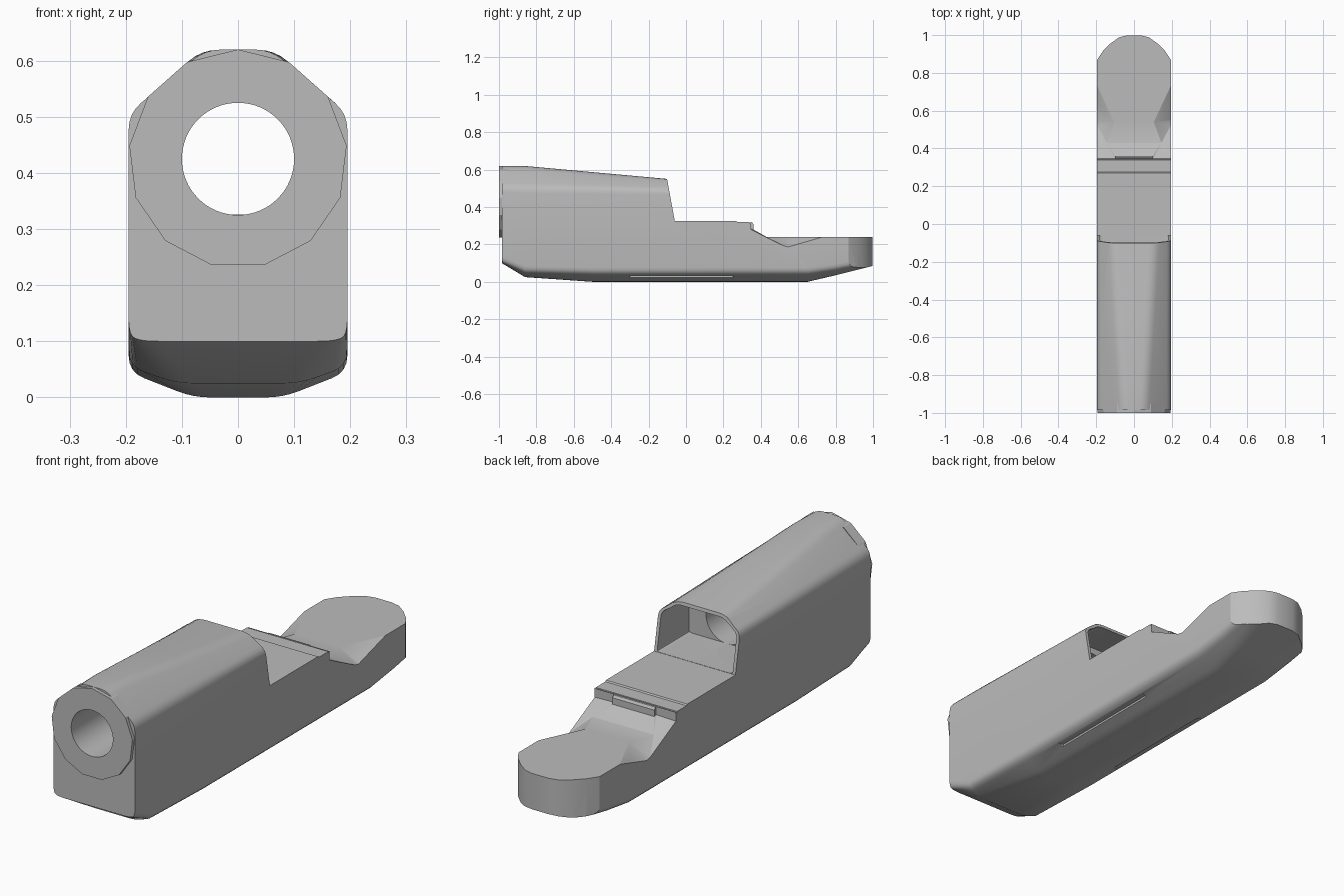
import bpy, bmesh, math
from mathutils import Vector, Matrix

if "Cube" in bpy.data.objects:
    bpy.data.objects.remove(bpy.data.objects["Cube"])

grey = bpy.data.materials.new("plain grey")
grey.use_nodes = True
grey.diffuse_color = (0.5, 0.5, 0.5, 1)
grey.node_tree.nodes["Principled BSDF"].inputs["Base Color"].default_value = (0.5, 0.5, 0.5, 1)

HALF = 0.195          # half width of the body
BORE_Z = 0.425        # height of the bore axis


def make(name, bm):
    bmesh.ops.recalc_face_normals(bm, faces=bm.faces)
    mesh = bpy.data.meshes.new(name)
    bm.to_mesh(mesh)
    bm.free()
    mesh.materials.append(grey)
    ob = bpy.data.objects.new(name, mesh)
    bpy.context.collection.objects.link(ob)
    return ob


def rounded(points, radius, steps=4):
    """Round every corner of a closed polygon."""
    out = []
    for i, p in enumerate(points):
        p, a, b = Vector(p), Vector(points[i - 1]), Vector(points[(i + 1) % len(points)])
        start = p + (a - p).normalized() * min(radius, (a - p).length * 0.45)
        end = p + (b - p).normalized() * min(radius, (b - p).length * 0.45)
        for k in range(steps + 1):
            t = k / steps
            out.append(start * (1 - t) ** 2 + p * 2 * t * (1 - t) + end * t * t)
    return out


def loft(name, sections):
    """Skin equal-sized (y, outline) sections and cap both ends."""
    bm = bmesh.new()
    rings = [[bm.verts.new((x, y, z)) for x, z in pts] for y, pts in sections]
    for r, s in zip(rings, rings[1:]):
        for i in range(len(r)):
            j = (i + 1) % len(r)
            bm.faces.new((r[i], r[j], s[j], s[i]))
    bm.faces.new(rings[0])
    bm.faces.new(rings[-1])
    return make(name, bm)


def prism(name, outline, axis, low, high):
    """Extrude an outline along x (outline is y, z) or z (outline is x, y)."""
    place = (lambda a, b, h: (h, a, b)) if axis == "x" else (lambda a, b, h: (a, b, h))
    bm = bmesh.new()
    face = bm.faces.new([bm.verts.new(place(a, b, low)) for a, b in outline])
    new = bmesh.ops.extrude_face_region(bm, geom=[face])["geom"]
    verts = [v for v in new if isinstance(v, bmesh.types.BMVert)]
    bmesh.ops.translate(bm, verts=verts, vec=place(0, 0, high - low))
    return make(name, bm)


def rod(name, sides, radius, y0, y1):
    bm = bmesh.new()
    turn = Matrix.Translation((0, (y0 + y1) / 2, BORE_Z)) @ Matrix.Rotation(math.pi / 2, 4, "X")
    bmesh.ops.create_cone(bm, cap_ends=True, segments=sides, radius1=radius,
                          radius2=radius, depth=abs(y1 - y0), matrix=turn)
    return make(name, bm)


def hull(name, points):
    bm = bmesh.new()
    bmesh.ops.convex_hull(bm, input=[bm.verts.new(p) for p in points])
    return make(name, bm)


def carve(ob, cutters):
    """Apply (cutter, operation) pairs, then bake the result."""
    for cutter, operation in cutters:
        mod = ob.modifiers.new(cutter.name, "BOOLEAN")
        mod.object, mod.operation, mod.solver = cutter, operation, "EXACT"
        cutter.hide_render = True
    bpy.context.view_layer.update()
    baked = bpy.data.meshes.new_from_object(ob.evaluated_get(bpy.context.evaluated_depsgraph_get()))
    ob.modifiers.clear()
    ob.data = baked


def smooth(ob, degrees):
    bpy.ops.object.select_all(action="DESELECT")
    ob.select_set(True)
    bpy.context.view_layer.objects.active = ob
    bpy.ops.object.shade_smooth_by_angle(angle=math.radians(degrees))


def top_shape(y):
    """Half width of the flat top, its height and the shoulder height."""
    t = (y + 0.87) / 0.77
    return 0.065 + 0.045 * t, 0.62 - 0.07 * max(t, 0), 0.505 - 0.01 * t


def section(y, bottom_half, bottom, side, inset=0.0, radius=0.03):
    top_half, top, shoulder = top_shape(y)
    w = HALF - inset
    right = [(bottom_half, bottom), (w, side), (w, shoulder - inset / 2), (top_half, top - inset)]
    return y, rounded(right + [(-x, z) for x, z in reversed(right)], radius)


# Body: long shell with chamfered top and underside
body = loft("body", [
    section(-0.985, 0.17, 0.1, 0.11), section(-0.86, 0.11, 0.025, 0.055),
    section(-0.5, 0.08, 0, 0.045), section(0.65, 0.08, 0, 0.045),
    section(0.8, 0.1, 0.035, 0.065), section(1.02, 0.13, 0.09, 0.105)])

# Stepped top line behind the shroud
step = prism("step_cutter", [
    (-0.105, 0.57), (-0.06, 0.325), (0.27, 0.325), (0.275, 0.32), (0.34, 0.32),
    (0.341, 0.312), (0.345, 0.312), (0.346, 0.319), (0.353, 0.318), (0.36, 0.308),
    (0.36, 0.28), (0.43, 0.24), (1.2, 0.24), (1.2, 0.8), (-0.14, 0.8)], "x", -0.5, 0.5)

# Rounded plan of the tail
tail = [(0.3, -1.2), (0.3, 0.5), (HALF, 0.55), (HALF, 0.87), (0.165, 0.915),
        (0.125, 0.955), (0.08, 0.988), (0.04, 0.998)]
plan = prism("tail_plan", tail + [(-x, y) for x, y in reversed(tail)], "z", -0.2, 1)

# Chamber behind the bore
chamber = loft("chamber_cutter", [
    section(y, HALF - 0.014, 0.326, 0.34, 0.014, 0.02) for y in (-0.28, 0.0)])
bore = rod("bore_cutter", 64, 0.1, -1.1, -0.2)

# Thumb scoops and side grooves, mirrored
cuts = [(step, "DIFFERENCE"), (plan, "INTERSECT"), (chamber, "DIFFERENCE"), (bore, "DIFFERENCE")]
for name, s in (("left", 1), ("right", -1)):
    low = [(0.21, 0.347, 0.28), (0.21, 0.55, 0.178), (0.21, 0.77, 0.242),
           (0.105, 0.54, 0.24), (0.1, 0.347, 0.283)]
    points = [(s * x, y, z) for x, y, z in low]
    scoop = hull(name + "_scoop_cutter", points + [(x, y, 0.5) for x, y, z in points])
    groove = prism(name + "_groove_cutter", [(-0.3, 0.024), (0.25, 0.024), (0.25, 0.034), (-0.3, 0.034)],
                   "x", *sorted((s * 0.14, s * 0.3)))
    cuts += [(scoop, "DIFFERENCE"), (groove, "DIFFERENCE")]
carve(body, cuts)
smooth(body, 28)

# Muzzle ring: faceted collar with a round bore
ring = rod("muzzle_ring", 13, 0.195, -1.0, -0.95)
carve(ring, [(bore, "DIFFERENCE")])
smooth(ring, 20)

for cutter in {c for c, _ in cuts}:
    bpy.data.objects.remove(cutter)
